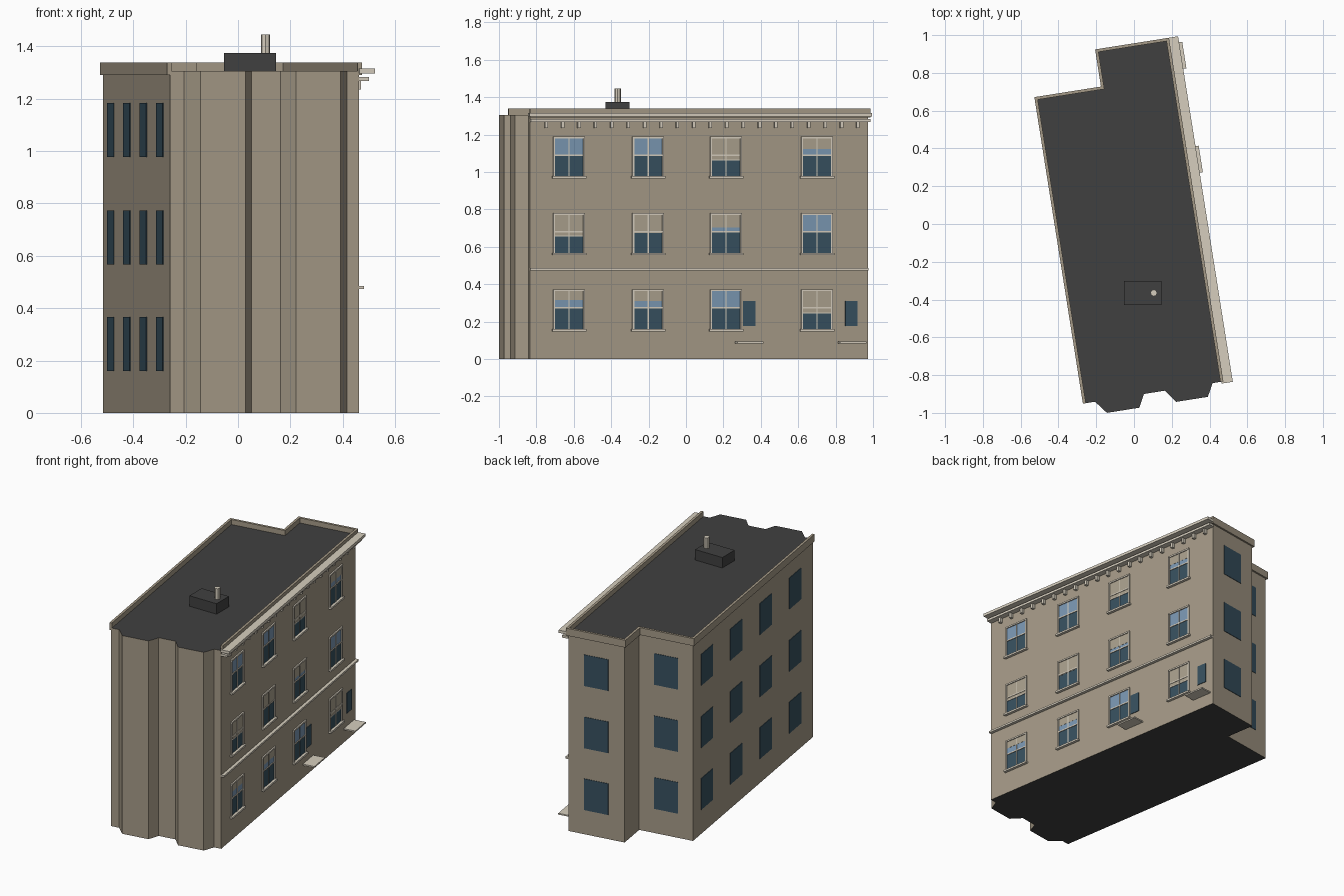
import bpy, bmesh, math
from mathutils import Matrix

if "Cube" in bpy.data.objects:
    bpy.data.objects.remove(bpy.data.objects["Cube"])

ROT = Matrix.Rotation(math.radians(9.0), 4, 'Z')   # the plan is turned 9 degrees


def material(name, rgb):
    m = bpy.data.materials.new(name)
    lin = [(c / 255 / 12.92) if c < 11 else ((c / 255 + 0.055) / 1.055) ** 2.4 for c in rgb]
    m.diffuse_color = (*lin, 1)
    m.use_nodes = True
    m.node_tree.nodes["Principled BSDF"].inputs["Base Color"].default_value = m.diffuse_color
    return m


WALL = material("tan_wall", (165, 154, 135))
TRIM = material("pale_trim", (214, 206, 190))
ROOF = material("dark_roof", (64, 64, 64))
GLASS = material("dark_glass", (55, 80, 95))
SKY = material("blue_glass", (122, 151, 178))
BLIND = material("window_blind", (170, 160, 141))


def finish(name, bm, mats, rotate=True):
    if rotate:
        bm.transform(ROT)
    bmesh.ops.recalc_face_normals(bm, faces=bm.faces)
    me = bpy.data.meshes.new(name)
    for m in mats:
        me.materials.append(m)
    bm.to_mesh(me)
    bm.free()
    ob = bpy.data.objects.new(name, me)
    bpy.context.collection.objects.link(ob)
    return ob


def add_box(bm, x0, x1, y0, y1, z0, z1):
    mat = Matrix.Translation(((x0 + x1) / 2, (y0 + y1) / 2, (z0 + z1) / 2)) \
        @ Matrix.Diagonal((x1 - x0, y1 - y0, z1 - z0, 1))
    bmesh.ops.create_cube(bm, size=1, matrix=mat)


def prism(outline, z0, z1):
    bm = bmesh.new()
    face = bm.faces.new([bm.verts.new((x, y, z0)) for x, y in outline])
    new = bmesh.ops.extrude_face_region(bm, geom=[face], use_keep_orig=True)["geom"]
    bmesh.ops.translate(bm, vec=(0, 0, z1 - z0),
                        verts=[v for v in new if isinstance(v, bmesh.types.BMVert)])
    return bm


# plan in the building's own axes
L, R, F, B = -0.405, 0.326, -0.897, 0.934
NX, NY = -0.048, 0.735            # rear notch corner
BAY = -0.965
TOP = 1.305


def path(d):
    """Side and rear walls, pushed outward by d."""
    return [(L - d, F), (L - d, NY + d), (NX - d, NY + d),
            (NX - d, B + d), (R + d, B + d), (R + d, F)]


front = [(0.279, F), (0.243, BAY), (0.072, BAY), (0.023, F),
         (-0.089, F), (-0.124, BAY), (-0.298, BAY), (-0.351, F)]

# main block: tan sides, dark roof and underside
bm = prism(path(0) + front, 0, TOP)
bm.normal_update()
for f in bm.faces:
    f.material_index = 1 if abs(f.normal.z) > 0.5 else 0
finish("building_body", bm, [WALL, ROOF])

# parapet band around sides and rear
finish("parapet", prism(path(0.011) + path(-0.005)[::-1], 1.29, 1.338), [WALL])

# cornice, brackets and string course on the right wall
bm = bmesh.new()
add_box(bm, R, R + 0.06, F - 0.01, B + 0.011, 1.297, 1.315)
add_box(bm, R, R + 0.038, F, B + 0.006, 1.268, 1.283)
finish("cornice", bm, [TRIM])
bm = bmesh.new()
for i in range(20):
    y = -0.81 + i * 0.0888
    add_box(bm, R, R + 0.021, y - 0.008, y + 0.008, 1.236, 1.268)
finish("cornice_brackets", bm, [TRIM])
bm = bmesh.new()
add_box(bm, R, R + 0.02, F, B, 0.473, 0.485)
finish("string_course", bm, [TRIM])

# plain window plates on left wall and rear walls, door plates on the right
FLOORS = (0.16, 0.567, 0.977)
H = 0.206
bm = bmesh.new()
for z in FLOORS:
    for y in (-0.655, -0.252, 0.15, 0.547):
        add_box(bm, L - 0.003, L + 0.003, y - 0.08, y + 0.08, z, z + H)
    for x, y in ((0.14, B), (-0.227, NY)):
        add_box(bm, x - 0.08, x + 0.08, y - 0.003, y + 0.003, z, z + H)
finish("plain_windows", bm, [GLASS])
bm = bmesh.new()
for y in (0.257, 0.81):
    add_box(bm, R - 0.003, R + 0.004, y, y + 0.066, 0.177, 0.31)
finish("side_doors", bm, [GLASS])
bm = bmesh.new()
for y in (0.214, 0.771):
    add_box(bm, R, R + 0.077, y, y + 0.142, 0.083, 0.092)
finish("door_steps", bm, [TRIM])

# sash windows on the right wall; number = how far the blind hangs down
BLINDS = ((0.05, 0.055, 0, 0.12), (0.115, 0.1, 0.07, 0), (0, 0, 0.12, 0.06))
frame, upper, lower, blind = (bmesh.new() for _ in range(4))
W = 0.078
for z, drops in zip(FLOORS, BLINDS):
    top, mid = z + H, z + 0.113
    for y, drop in zip((-0.685, -0.257, 0.165, 0.657), drops):
        add_box(upper, R - 0.002, R + 0.002, y - W, y + W, mid, top)
        add_box(lower, R - 0.002, R + 0.002, y - W, y + W, z, mid)
        for s in (-1, 1):                                   # jambs
            yy = y + s * (W + 0.003)
            add_box(frame, R, R + 0.008, yy - 0.005, yy + 0.005, z, top)
        add_box(frame, R, R + 0.009, y - W - 0.008, y + W + 0.008, top - 0.004, top + 0.006)
        add_box(frame, R, R + 0.018, y - W - 0.014, y + W + 0.014, z - 0.012, z)
        add_box(frame, R, R + 0.006, y - W, y + W, mid - 0.004, mid + 0.004)
        add_box(frame, R, R + 0.005, y - 0.003, y + 0.003, z, top)
        if drop:
            add_box(blind, R, R + 0.003, y - W, y + W, top - drop, top)
        if drop > 0.11:                                     # blind's bottom bar
            add_box(frame, R, R + 0.005, y - W, y + W, top - drop - 0.003, top - drop + 0.003)
finish("sash_frames", frame, [TRIM])
finish("upper_sash_glass", upper, [SKY])
finish("lower_sash_glass", lower, [GLASS])
finish("blinds", blind, [BLIND])

# roof hatch box and vent pipe, square to the world axes
bm = bmesh.new()
add_box(bm, -0.053, 0.145, -0.43, -0.302, TOP - 0.01, 1.374)
finish("roof_box", bm, [ROOF], rotate=False)
bm = bmesh.new()
bmesh.ops.create_cone(bm, cap_ends=True, segments=8, radius1=0.018, radius2=0.018, depth=0.08,
                      matrix=Matrix.Translation((0.105, -0.365, 1.405)))
finish("vent_pipe", bm, [TRIM], rotate=False)
